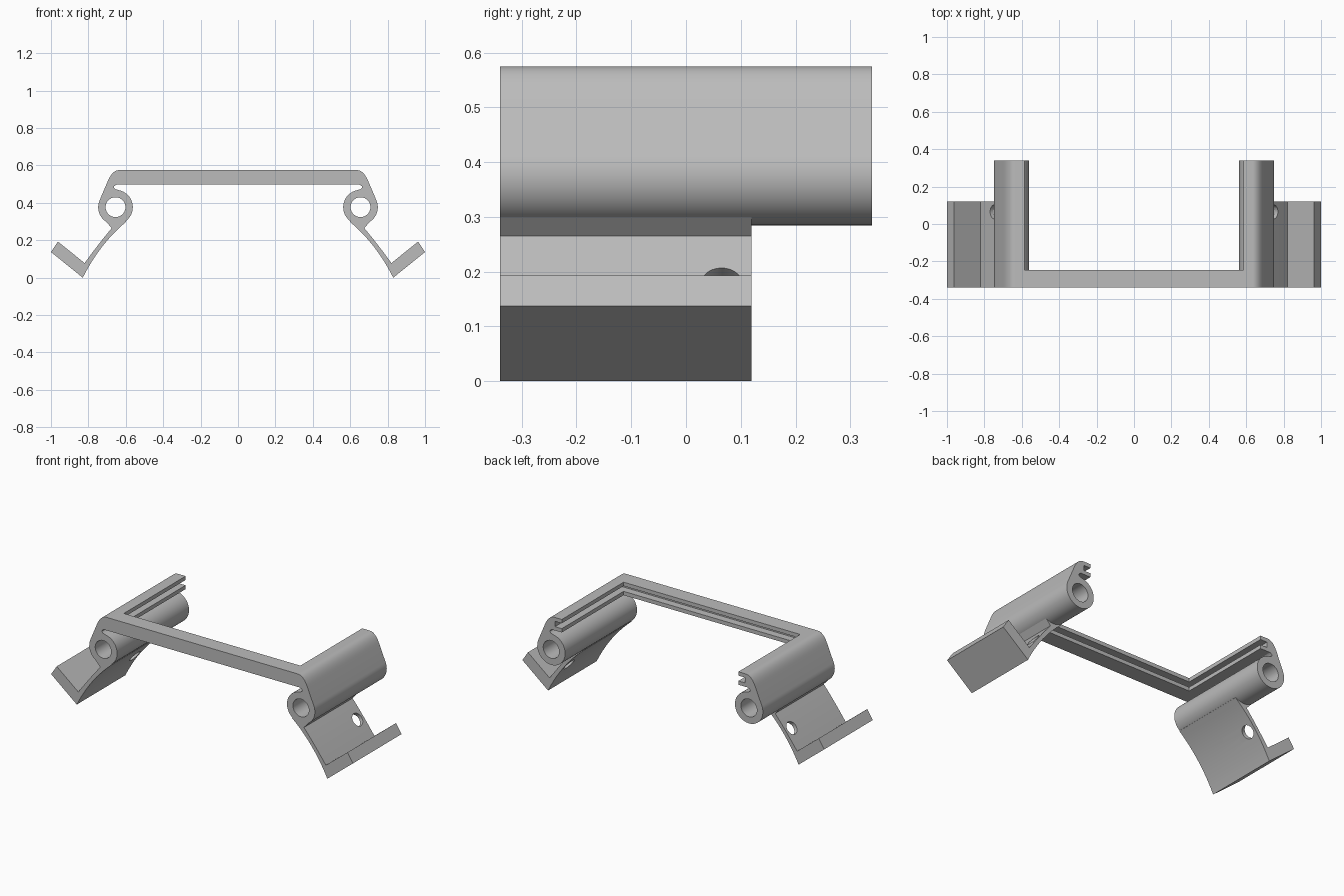
import bpy, bmesh, math
from mathutils import Vector

cube = bpy.data.objects.get("Cube")
if cube:
    bpy.data.objects.remove(cube, do_unlink=True)

grey = bpy.data.materials.new("plain_grey")
grey.use_nodes = True
COLOUR = (0.5, 0.5, 0.5, 1)
grey.diffuse_color = COLOUR
grey.node_tree.nodes["Principled BSDF"].inputs["Base Color"].default_value = COLOUR

FRONT, RAIL_BACK, LEG_BACK, BAR_BACK = -0.34, 0.34, 0.12, -0.245
TUBE = Vector((0.655, 0.377))
TUBE_R, BORE_R = 0.0925, 0.053


def extrude(name, outline, y0, y1):
    """Prism from an (x, z) outline running from y0 to y1."""
    bm = bmesh.new()
    face = bm.faces.new([bm.verts.new((x, y0, z)) for x, z in outline])
    new = bmesh.ops.extrude_face_region(bm, geom=[face])["geom"]
    verts = [v for v in new if isinstance(v, bmesh.types.BMVert)]
    bmesh.ops.translate(bm, vec=(0, y1 - y0, 0), verts=verts)
    bmesh.ops.recalc_face_normals(bm, faces=bm.faces)
    mesh = bpy.data.meshes.new(name)
    bm.to_mesh(mesh)
    bm.free()
    mesh.materials.append(grey)
    obj = bpy.data.objects.new(name, mesh)
    bpy.context.collection.objects.link(obj)
    return obj


def box(name, x0, x1, y0, y1, z0, z1):
    return extrude(name, [(x0, z0), (x1, z0), (x1, z1), (x0, z1)], y0, y1)


def combine(target, tool, operation):
    """Apply a boolean and discard the tool."""
    mod = target.modifiers.new("boolean", "BOOLEAN")
    mod.operation, mod.solver, mod.object = operation, "EXACT", tool
    bpy.context.view_layer.objects.active = target
    bpy.ops.object.modifier_apply(modifier=mod.name)
    bpy.data.objects.remove(tool, do_unlink=True)


def arc(centre, radius, start, end, steps):
    angles = [math.radians(start + (end - start) * i / steps) for i in range(steps + 1)]
    return [(centre[0] + radius * math.cos(a), centre[1] + radius * math.sin(a)) for a in angles]


def bend(a, b, c, steps=10):
    """Quadratic curve from a to c, pulled towards b."""
    a, b, c = Vector(a), Vector(b), Vector(c)
    ts = [i / steps for i in range(steps + 1)]
    return [tuple(a * (1 - t) ** 2 + b * 2 * t * (1 - t) + c * t * t) for t in ts]


def flip(outline, side):
    return [(side * x, z) for x, z in outline]


# Side rail: upper lip, narrow slit and round tube in one outline
rail = [(0.585, 0.575), (0.585, 0.497)]
rail += bend((0.65, 0.497), (0.675, 0.485), (0.655, 0.473), 6)
rail += arc(TUBE, TUBE_R, 100, 383, 48)
rail += bend((0.697, 0.515), (0.672, 0.575), (0.635, 0.575), 10)

# Leg: pad under the tube, curved web and angled foot
leg = bend((0.597, 0.30), (0.74, 0.18), (0.83, 0))
leg += [(1.0, 0.137), (0.963, 0.193)]
leg += bend((0.82, 0.078), (0.745, 0.182), (0.675, 0.265))
leg += [(0.71, 0.305), (0.69, 0.31), (0.655, 0.302), (0.61, 0.315)]

# U-shaped frame: front bar joined to both rails
frame = box("frame", -0.61, 0.61, FRONT, BAR_BACK, 0.497, 0.575)
for side in (-1, 1):
    combine(frame, extrude("rail", flip(rail, side), FRONT, RAIL_BACK), "UNION")
    bore = extrude("bore", flip(arc(TUBE, BORE_R, 0, 352.5, 47), side), -0.5, 0.5)
    combine(frame, bore, "DIFFERENCE")

# Panel groove running round the inside of the frame
combine(frame, box("groove", -0.63, 0.63, -0.29, 0.5, 0.52, 0.552), "DIFFERENCE")
parts = [frame]

# Legs, each with a hole through the web
for side, name in ((1, "left_leg"), (-1, "right_leg")):
    part = extrude(name, flip(leg, side), FRONT, LEG_BACK)
    hole = extrude("hole", arc((0, 0), 0.038, 0, 348.75, 31), -0.05, 0.05)
    normal = Vector((side * 0.79, 0, 0.61))
    hole.rotation_mode = "QUATERNION"
    hole.rotation_quaternion = Vector((0, 1, 0)).rotation_difference(normal)
    hole.location = (side * 0.74, 0.065, 0.172)
    bpy.context.view_layer.update()
    combine(part, hole, "DIFFERENCE")
    parts.append(part)

bpy.ops.object.select_all(action="DESELECT")
for part in parts:
    part.select_set(True)
bpy.context.view_layer.objects.active = frame
bpy.ops.object.shade_smooth_by_angle(angle=math.radians(25))
